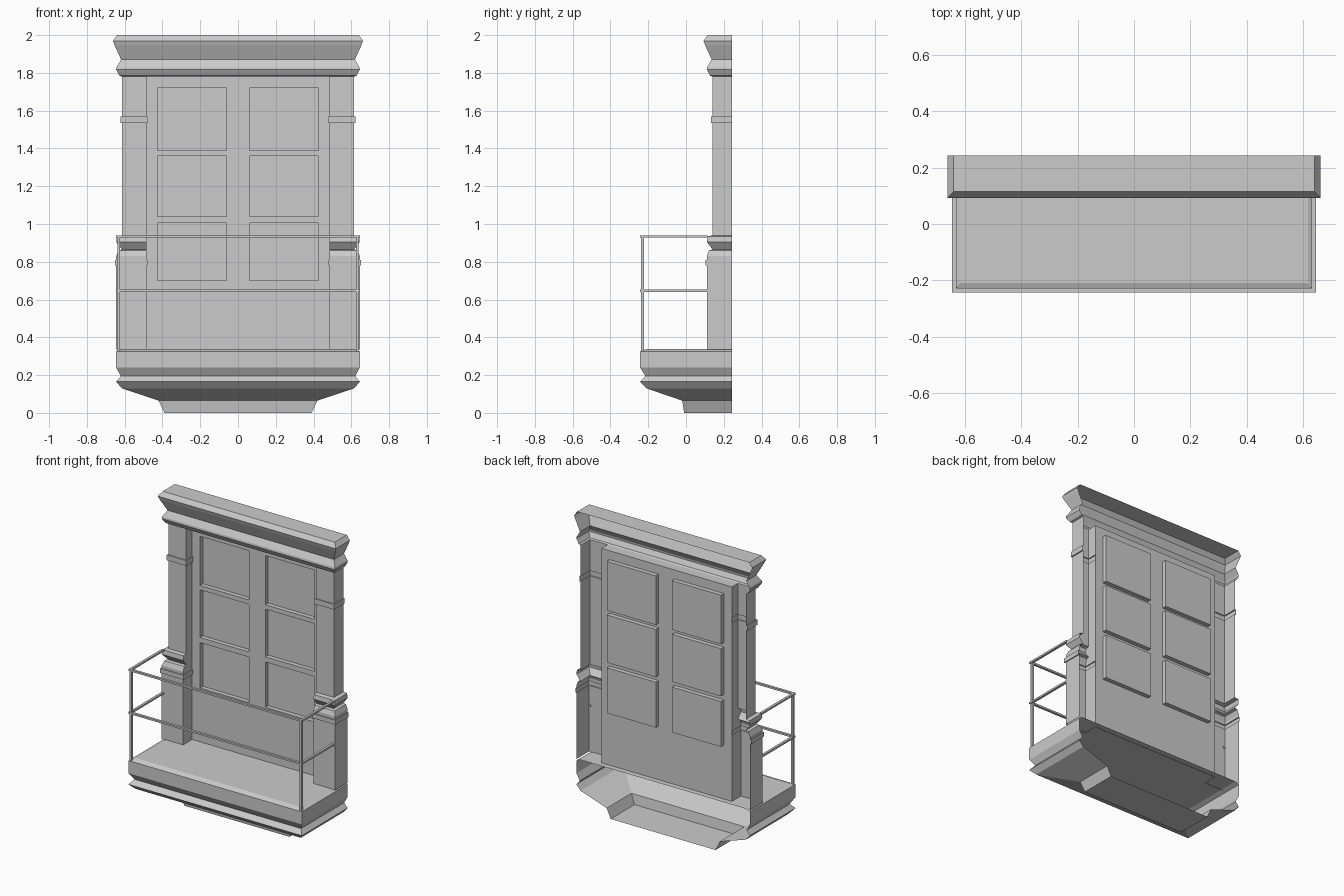
import bpy, bmesh

if "Cube" in bpy.data.objects:
    bpy.data.objects.remove(bpy.data.objects["Cube"])

BACK = 0.243     # open rear plane against the building
WALL = 0.205     # door wall plane
GLASS = 0.235    # recessed pane plane


def finish(name, bm):
    bmesh.ops.remove_doubles(bm, verts=bm.verts, dist=1e-5)
    bmesh.ops.recalc_face_normals(bm, faces=bm.faces)
    me = bpy.data.meshes.new(name)
    bm.to_mesh(me)
    bm.free()
    ob = bpy.data.objects.new(name, me)
    bpy.context.collection.objects.link(ob)
    return ob


def face(bm, pts):
    return bm.faces.new([bm.verts.new(p) for p in pts])


def loft(bm, rows):
    """Skin open cross-sections stacked upwards."""
    for a, b in zip(rows, rows[1:]):
        for i in range(len(a) - 1):
            face(bm, (a[i], a[i + 1], b[i + 1], b[i]))


def three_sided(x, y, z):
    return [(-x, BACK, z), (-x, y, z), (x, y, z), (x, BACK, z)]


def box(name, lo, hi):
    bm = bmesh.new()
    bmesh.ops.create_cube(bm, size=1)
    for v in bm.verts:
        v.co = [(l + h) / 2 + c * (h - l) for l, h, c in zip(lo, hi, v.co)]
    return finish(name, bm)


# Balcony base: stepped shell, closed bottom and floor, open back
base = [(.39, -.01, 0), (.42, -.02, .065), (.615, -.21, .13), (.645, -.243, .165),
        (.62, -.215, .195), (.645, -.243, .24), (.645, -.243, .325), (.617, -.21, .338)]
bm = bmesh.new()
rows = [three_sided(*p) for p in base]
loft(bm, rows)
face(bm, rows[0])
face(bm, rows[-1])
finish("balcony_base", bm)

# Top cornice: moulded shell with closed top, open back
cornice = [(0, 1.78), (.012, 1.785), (.03, 1.817), (.028, 1.83), (.004, 1.87),
           (.038, 1.945), (.047, 1.97), (.025, 2.0)]
bm = bmesh.new()
rows = [three_sided(.615 + o, .14 - o, z) for o, z in cornice]
loft(bm, rows)
face(bm, rows[-1])
finish("cornice", bm)

# Pillars: (outer offset, inner offset, z), hollow at the back
pillar = [(.03, 0, .335), (.03, 0, .78), (.037, .007, .78), (.037, .007, .81),
          (.03, 0, .81), (.03, 0, .83), (.018, 0, .86), (0, 0, .865),
          (.03, 0, .905), (.026, 0, .935), (0, 0, .94), (0, 0, 1.535),
          (.008, .007, 1.535), (.008, .007, 1.57), (0, 0, 1.57), (0, 0, 1.78)]
for side, s in (("left", -1), ("right", 1)):
    bm = bmesh.new()
    loft(bm, [[(s * (.485 - i), WALL, z), (s * (.485 - i), .14 - o, z),
               (s * (.615 + o), .14 - o, z), (s * (.615 + o), BACK, z)]
              for o, i, z in pillar])
    finish(side + "_pillar", bm)

# Door wall: grid of cells with the six panes pushed back
xs = [-.485, -.425, -.06, .06, .425, .485]
zs = [.335, .70, 1.005, 1.04, 1.36, 1.39, 1.72, 1.78]
bm = bmesh.new()
for i, (x0, x1) in enumerate(zip(xs, xs[1:])):
    for j, (z0, z1) in enumerate(zip(zs, zs[1:])):
        cell = [(x0, z0), (x1, z0), (x1, z1), (x0, z1)]
        pane = i % 2 and j % 2
        face(bm, [(x, GLASS if pane else WALL, z) for x, z in cell])
        if pane:
            for a, b in zip(cell, cell[1:] + cell[:1]):
                face(bm, [(a[0], WALL, a[1]), (b[0], WALL, b[1]),
                          (b[0], GLASS, b[1]), (a[0], GLASS, a[1])])
# door head soffit under the cornice
face(bm, [(-.485, WALL, 1.78), (.485, WALL, 1.78), (.485, .14, 1.78), (-.485, .14, 1.78)])
finish("door_wall", bm)

# Railing: two levels of bars and two corner posts
for level, z in (("lower", .64), ("top", .928)):
    box(level + "_front_rail", (-.645, -.243, z), (.645, -.227, z + .012))
    for side, s in (("left", -1), ("right", 1)):
        a, b = sorted((s * .629, s * .645))
        box(f"{level}_{side}_rail", (a, -.227, z), (b, .115, z + .012))
for side, s in (("left", -1), ("right", 1)):
    a, b = sorted((s * .624, s * .639))
    box(side + "_rail_post", (a, -.238, .325), (b, -.223, .93))
